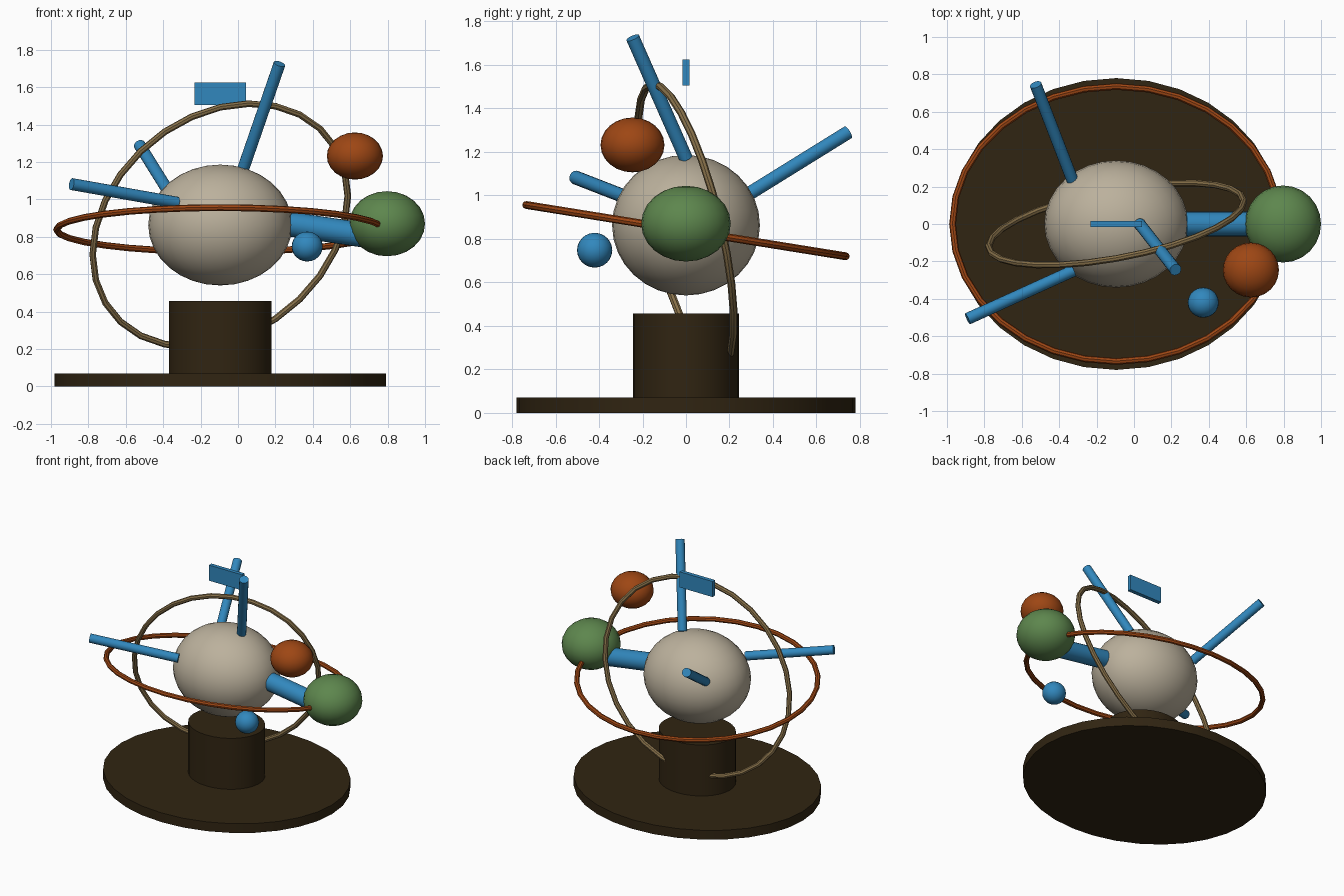
import bpy
import math
from mathutils import Vector

if "Cube" in bpy.data.objects:
    bpy.data.objects.remove(bpy.data.objects["Cube"])


def material(name, rgb):
    m = bpy.data.materials.new(name)
    m.diffuse_color = (*rgb, 1)
    m.use_nodes = True
    m.node_tree.nodes["Principled BSDF"].inputs["Base Color"].default_value = m.diffuse_color
    return m


DARK = material("dark brown", (0.03, 0.018, 0.006))
STONE = material("pale stone", (0.50, 0.44, 0.335))
BLUE = material("blue", (0.031, 0.245, 0.51))
RUST = material("rust", (0.34, 0.062, 0.007))
GREEN = material("green", (0.11, 0.24, 0.075))
TAN = material("tan", (0.245, 0.165, 0.068))

CX = -0.095  # shared vertical axis of stand, core and rings


def finish(name, mat, smooth=True):
    ob = bpy.context.object
    ob.name = name
    ob.data.materials.append(mat)
    if smooth:
        bpy.ops.object.transform_apply(location=False, rotation=False, scale=True)
        bpy.ops.object.shade_smooth_by_angle(angle=math.radians(35))
    return ob


def ball(name, centre, radii, mat, segments=32, rings=16):
    bpy.ops.mesh.primitive_uv_sphere_add(
        segments=segments, ring_count=rings, radius=1, location=centre)
    bpy.context.object.scale = radii
    return finish(name, mat)


def drum(name, z0, z1, rx, ry, mat):
    bpy.ops.mesh.primitive_cylinder_add(
        vertices=32, radius=1, depth=1, location=(CX, 0, (z0 + z1) / 2))
    bpy.context.object.scale = (rx, ry, z1 - z0)
    return finish(name, mat)


def rod(name, start, end, radius, mat, sides=16):
    a, b = Vector(start), Vector(end)
    bpy.ops.mesh.primitive_cylinder_add(
        vertices=sides, radius=radius, depth=(b - a).length, location=(a + b) / 2,
        rotation=(b - a).to_track_quat('Z', 'Y').to_euler())
    return finish(name, mat)


def ring(name, centre, size, phase, mat, segments, radius=0.018):
    """Closed elliptical hoop; each axis is a cosine with its own phase in degrees."""
    curve = bpy.data.curves.new(name, 'CURVE')
    curve.dimensions = '3D'
    curve.bevel_depth = radius
    curve.bevel_resolution = 2
    spline = curve.splines.new('POLY')
    spline.points.add(segments - 1)
    spline.use_cyclic_u = True
    for i, p in enumerate(spline.points):
        t = 2 * math.pi * i / segments
        p.co = (*[c + s * math.cos(t + math.radians(f))
                  for c, s, f in zip(centre, size, phase)], 1)
    ob = bpy.data.objects.new(name, curve)
    bpy.context.collection.objects.link(ob)
    bpy.ops.object.select_all(action='DESELECT')
    ob.select_set(True)
    bpy.context.view_layer.objects.active = ob
    bpy.ops.object.convert(target='MESH')
    return finish(name, mat)


# Stand
drum("base_plate", 0, 0.07, 0.885, 0.78, DARK)
drum("pedestal", 0.06, 0.457, 0.275, 0.243, DARK)

# Core and orbiting balls
ball("core", (CX, 0, 0.863), (0.385, 0.34, 0.323), STONE)
ball("green_ball", (0.797, 0, 0.87), (0.203, 0.206, 0.174), GREEN, 24, 12)
ball("rust_ball", (0.625, -0.246, 1.232), (0.15, 0.147, 0.126), RUST, 24, 12)
ball("blue_ball", (0.37, -0.42, 0.748), (0.083, 0.081, 0.08), BLUE, 24, 12)

# Rods radiating from the core, and the thick arm to the green ball
rod("upper_rod", (0.03, 0.0, 1.17), (0.222, -0.245, 1.725), 0.032, BLUE)
rod("left_rod", (-0.325, -0.25, 0.982), (-0.89, -0.507, 1.082), 0.032, BLUE)
rod("back_rod", (-0.33, 0.237, 0.975), (-0.526, 0.745, 1.29), 0.032, BLUE)
rod("thick_arm", (0.275, 0, 0.868), (0.70, 0, 0.805), 0.066, BLUE, 24)

# Floating plate above the core
bpy.ops.mesh.primitive_cube_add(size=1, location=(CX, 0, 1.565))
bpy.context.object.scale = (0.277, 0.03, 0.118)
finish("floating_plate", BLUE, smooth=False)

# Rings
ring("tilted_flat_ring", (CX, 0, 0.838), (0.875, 0.735, 0.118), (0, -90, 90), RUST, 32)
ring("upright_ring", (CX, 0, 0.862), (0.682, 0.22, 0.65), (0, 57, -76), TAN, 28)
